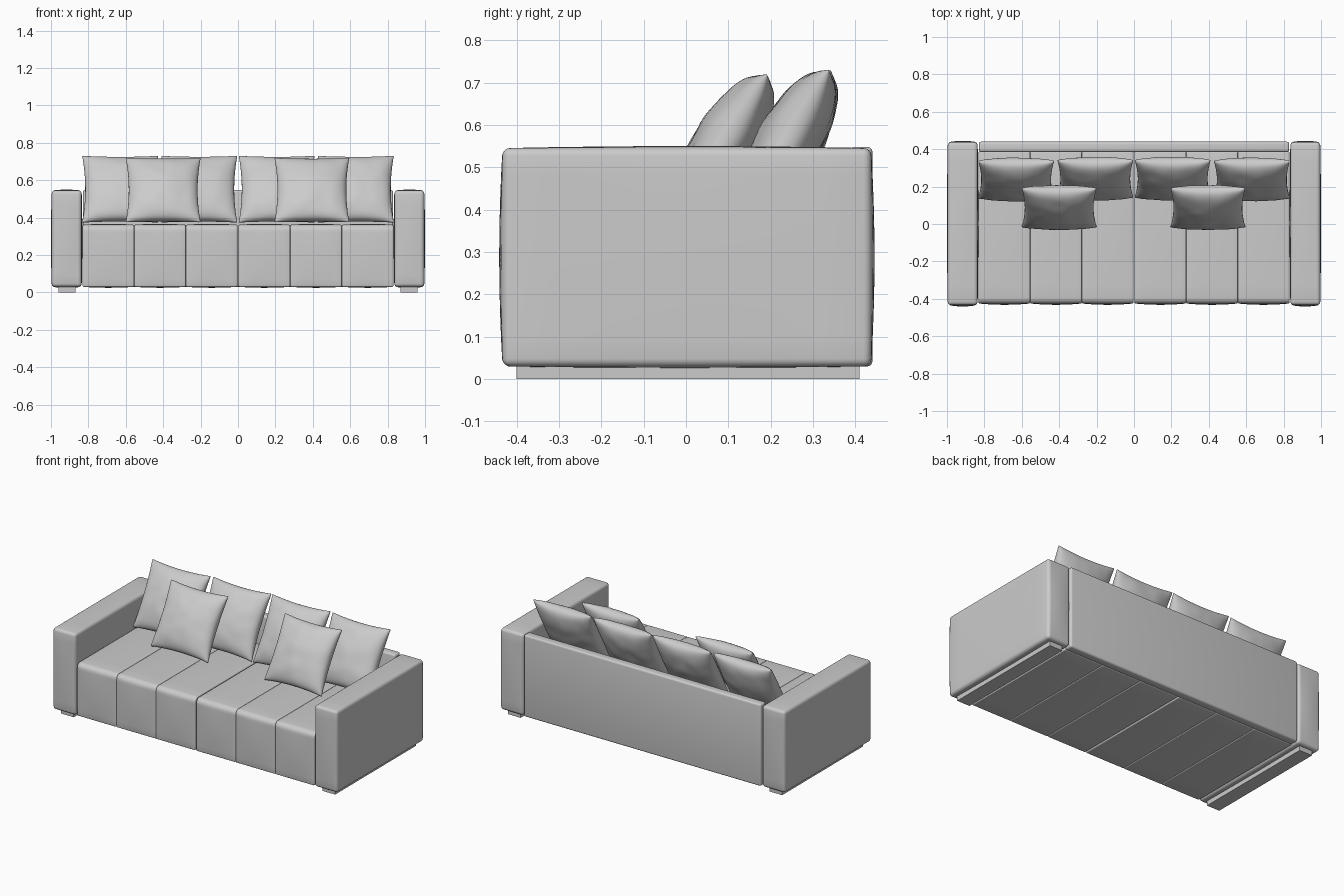
import bpy, bmesh, math
from mathutils import Matrix, Vector, noise

if "Cube" in bpy.data.objects:
    bpy.data.objects.remove(bpy.data.objects["Cube"])

fabric = bpy.data.materials.new("grey fabric")
fabric.diffuse_color = (0.6, 0.6, 0.6, 1)
fabric.use_nodes = True
fabric.node_tree.nodes["Principled BSDF"].inputs["Base Color"].default_value = fabric.diffuse_color


def finish(name, bm, angle=40):
    bmesh.ops.recalc_face_normals(bm, faces=bm.faces)
    me = bpy.data.meshes.new(name)
    bm.to_mesh(me)
    bm.free()
    me.materials.append(fabric)
    ob = bpy.data.objects.new(name, me)
    bpy.context.collection.objects.link(ob)
    bpy.ops.object.select_all(action='DESELECT')
    ob.select_set(True)
    bpy.context.view_layer.objects.active = ob
    bpy.ops.object.shade_smooth_by_angle(angle=math.radians(angle))
    return ob


def soft_box(name, lo, hi, radius, nose=0.0, puff=(0, 0, 0)):
    """Upholstered block: optional big front-top round, soft edges, bulging faces."""
    lo, hi = Vector(lo), Vector(hi)
    mid, half = (lo + hi) / 2, (hi - lo) / 2
    bm = bmesh.new()
    bmesh.ops.create_cube(bm, size=2)
    for v in bm.verts:
        v.co = mid + v.co * half
    if nose:
        front_top = [e for e in bm.edges if all(
            v.co.y < mid.y and v.co.z > mid.z for v in e.verts)]
        bmesh.ops.bevel(bm, geom=front_top, offset=nose, segments=5,
                        profile=0.5, affect='EDGES')
    if radius:
        sharp = [e for e in bm.edges if e.calc_face_angle(0) > math.radians(40)]
        bmesh.ops.bevel(bm, geom=sharp, offset=radius, segments=4,
                        profile=0.5, affect='EDGES')
    if any(puff):
        # slice the block so that its faces can bulge outwards
        for axis in range(3):
            for k in range(1, 8):
                co, no = mid.copy(), Vector((0, 0, 0))
                co[axis] = lo[axis] + (hi[axis] - lo[axis]) * k / 8
                no[axis] = 1
                bmesh.ops.bisect_plane(bm, plane_co=co, plane_no=no,
                                       geom=bm.verts[:] + bm.edges[:] + bm.faces[:])
        for v in bm.verts:
            n = Vector([(v.co[i] - mid[i]) / half[i] for i in range(3)])
            for i in range(3):
                j, k = (i + 1) % 3, (i + 2) % 3
                v.co[i] += puff[i] * n[i] * (1 - n[j] ** 2) * (1 - n[k] ** 2)
    return finish(name, bm)


def pillow(name, center, lean, half=0.2, thick=0.074, turn=0, seed=0):
    """Square scatter cushion with pointed corners, hollow edges and soft wrinkles."""
    n = 28
    bm = bmesh.new()
    frame = (Matrix.Translation(center) @ Matrix.Rotation(math.radians(turn), 4, 'Z')
             @ Matrix.Rotation(math.radians(-lean), 4, 'X'))
    for side in (-1, 1):
        grid = []
        for i in range(n + 1):
            row = []
            for j in range(n + 1):
                # denser rows near the seam
                u = math.sin((i / n - 0.5) * math.pi)
                w = math.sin((j / n - 0.5) * math.pi)
                x = half * u * (1 - 0.08 * (1 - w * w))
                z = half * w * (1 - 0.06 * (1 - u * u))
                bulge = max(0, (1 - u * u) * (1 - w * w)) ** 0.42
                wrinkle = noise.noise(Vector((x * 13 + seed * 7.3, side * 3.1, z * 13)))
                y = side * thick * bulge * (1 + 0.08 * wrinkle)
                row.append(bm.verts.new(frame @ Vector((x, y, z))))
            grid.append(row)
        for i in range(n):
            for j in range(n):
                bm.faces.new((grid[i][j], grid[i + 1][j],
                              grid[i + 1][j + 1], grid[i][j + 1]))
    bmesh.ops.remove_doubles(bm, verts=bm.verts, dist=1e-5)
    return finish(name, bm, 80)


# arms and the rails they stand on
for s, label in ((-1, "left"), (1, "right")):
    xs = sorted((s * 0.836, s * 0.996))
    soft_box(label + "_arm", (xs[0], -0.433, 0.03), (xs[1], 0.437, 0.545),
             0.018, puff=(0.004, 0.008, 0.005))
    xs = sorted((s * 0.87, s * 0.96))
    soft_box(label + "_foot_rail", (xs[0], -0.4, 0), (xs[1], 0.41, 0.04), 0)

# backrest panel
soft_box("backrest", (-0.83, 0.385, 0.03), (0.83, 0.44, 0.548), 0.012)

# seat: two modules of three stitched sections
for m in (-1, 1):
    for k in range(3):
        a, b = sorted((m * (0.003 + k * 0.276), m * (0.003 + (k + 1) * 0.276)))
        soft_box("seat_section", (a, -0.425, 0.03), (b, 0.388, 0.362), 0.007,
                 nose=0.03, puff=(0, 0.007, 0.005))

# back cushions and the two loose ones in front
for s in (-1, 1):
    pillow("outer_back_cushion", (s * 0.63, 0.238, 0.552), 29, half=0.203, seed=1 + s)
    pillow("inner_back_cushion", (s * 0.207, 0.242, 0.552), 29, half=0.203, seed=4 + s)
    pillow("front_cushion", (-0.4 if s < 0 else 0.395, 0.088, 0.547), 31, seed=8 + s)
